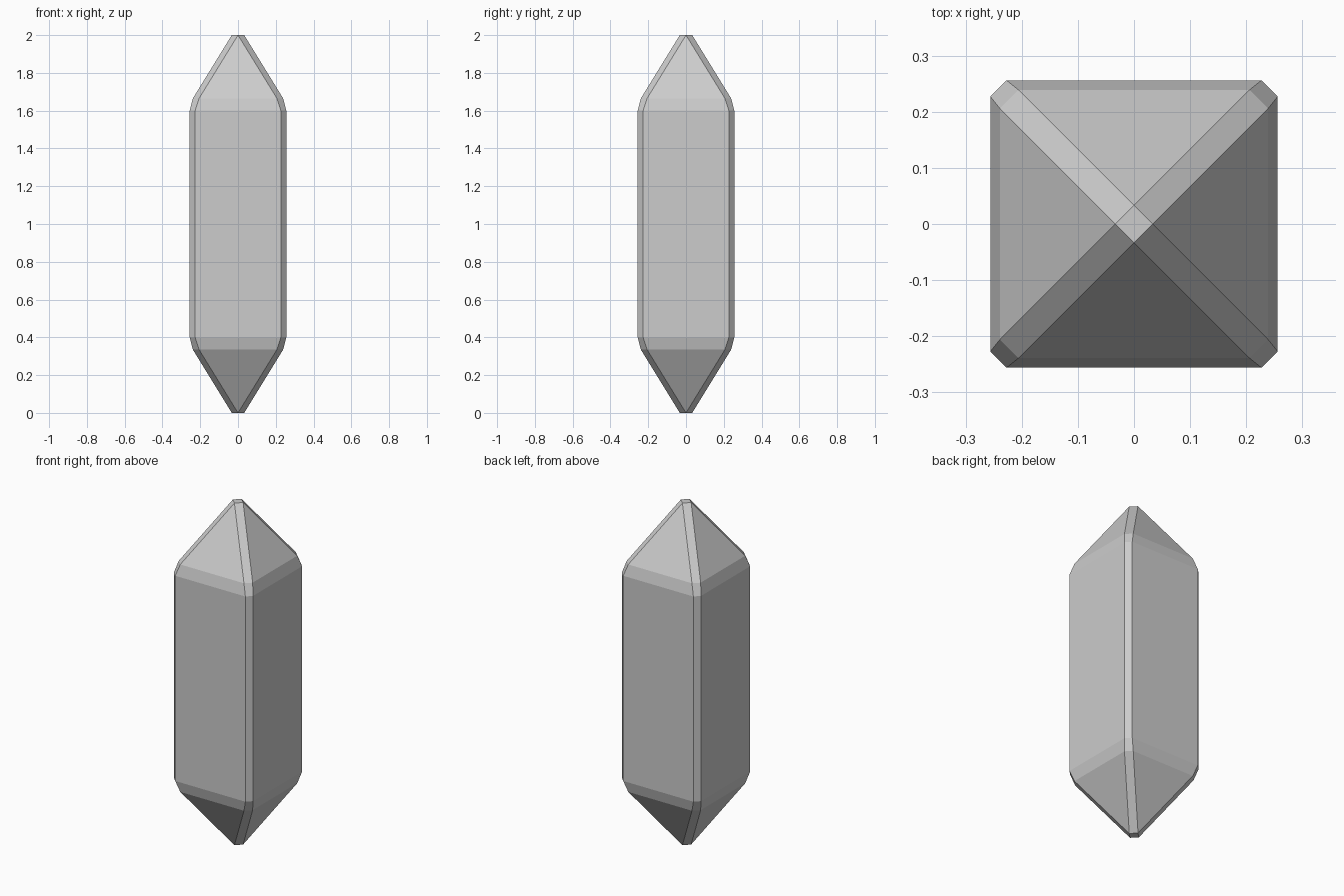
import bpy
import bmesh

cube = bpy.data.objects.get("Cube")
if cube:
    bpy.data.objects.remove(cube, do_unlink=True)

# Plain grey stone
grey = bpy.data.materials.new("light_grey")
grey.use_nodes = True
colour = (0.604, 0.604, 0.604, 1.0)
grey.diffuse_color = colour
grey.node_tree.nodes["Principled BSDF"].inputs["Base Color"].default_value = colour

# Upper half profile: height, half width, half length of the flat side
upper = [(1.6, 0.256, 0.227), (1.665, 0.239, 0.206), (2.0, 0.033, 0.0)]
profile = [(2 - z, a, b) for z, a, b in reversed(upper)] + upper


def ring(bm, z, a, b):
    """Square with chamfered corners; a diamond when b is zero."""
    corners = [(a, -b), (a, b), (b, a), (-b, a), (-a, b), (-a, -b), (-b, -a), (b, -a)]
    return [bm.verts.new((x, y, z)) for x, y in corners]


# Loft the rings, close both tips and merge the doubled diamond corners
bm = bmesh.new()
rings = [ring(bm, *level) for level in profile]
for low, high in zip(rings, rings[1:]):
    for i in range(len(low)):
        j = (i + 1) % len(low)
        bm.faces.new((low[i], low[j], high[j], high[i]))
bm.faces.new(reversed(rings[0]))
bm.faces.new(rings[-1])
bmesh.ops.remove_doubles(bm, verts=bm.verts, dist=0.0001)
bmesh.ops.recalc_face_normals(bm, faces=bm.faces)

# Crystal body
mesh = bpy.data.meshes.new("crystal")
bm.to_mesh(mesh)
bm.free()
mesh.materials.append(grey)
crystal = bpy.data.objects.new("crystal", mesh)
bpy.context.collection.objects.link(crystal)
